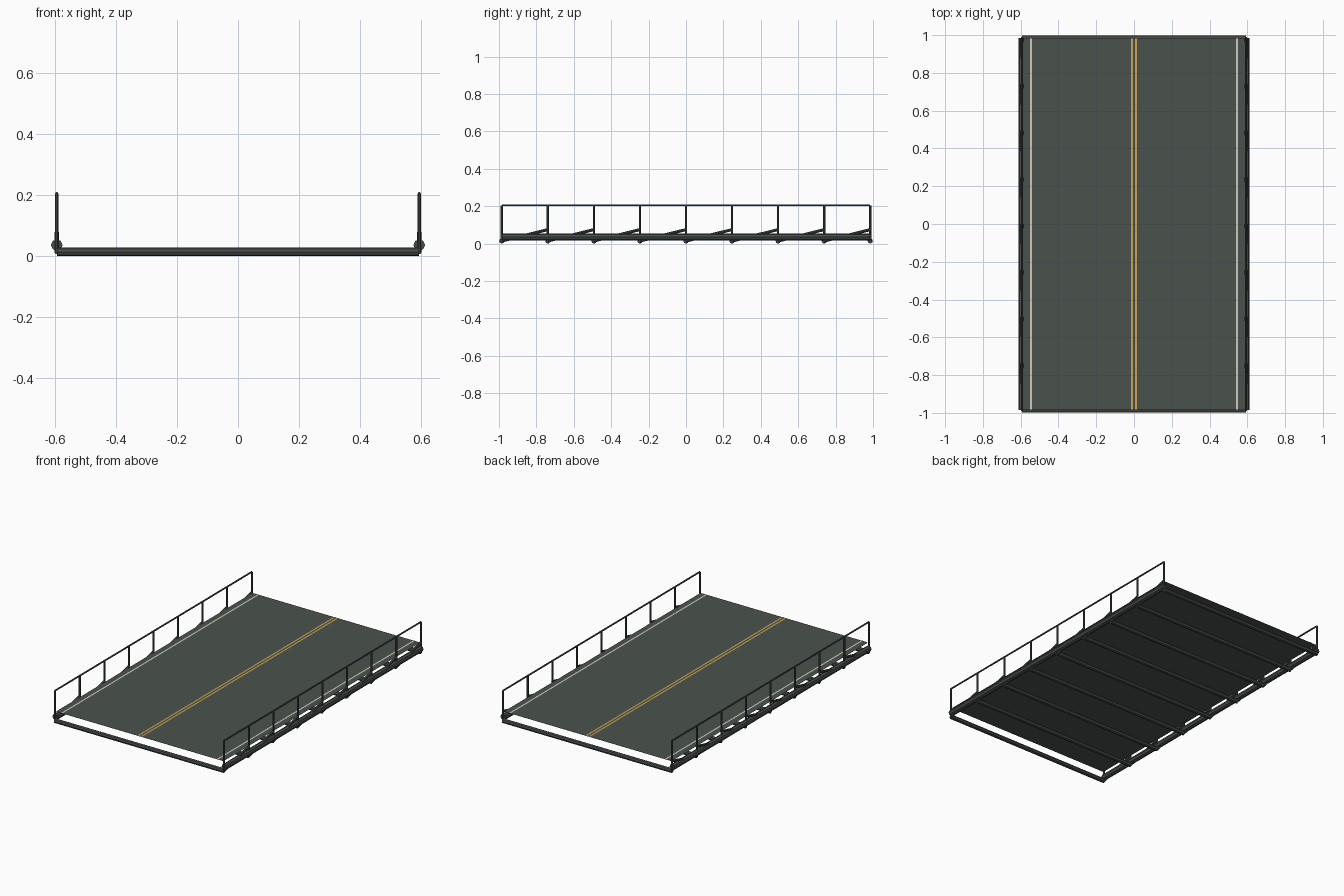
import bpy, math
from mathutils import Vector

if "Cube" in bpy.data.objects:
    bpy.data.objects.remove(bpy.data.objects["Cube"])


def material(name, rgb):
    m = bpy.data.materials.new(name)
    m.diffuse_color = (*rgb, 1)
    m.use_nodes = True
    m.node_tree.nodes["Principled BSDF"].inputs["Base Color"].default_value = m.diffuse_color
    return m


asphalt = material("asphalt", (0.068, 0.085, 0.073))
steel = material("dark steel", (0.062, 0.072, 0.070))
white = material("off white paint", (0.62, 0.60, 0.50))
yellow = material("yellow paint", (0.62, 0.37, 0.08))

HALF_W, HALF_L, BAYS = 0.593, 0.985, 8
BEAM_Z, CHORD_Z, DECK_Z, RAIL_Z = 0.014, 0.036, 0.073, 0.205


def bar(name, a, b, radius, sides=8):
    """Straight tube between two points, with flats facing up and sideways."""
    a, b = Vector(a), Vector(b)
    d = b - a
    bpy.ops.mesh.primitive_cylinder_add(vertices=sides, radius=radius, depth=d.length,
                                        location=(a + b) / 2)
    ob = bpy.context.object
    ob.rotation_euler = d.to_track_quat('Z', 'Y').to_euler()
    ob.name = name
    ob.data.materials.append(steel)
    return ob


def sheet(name, x, z, half_w, mat):
    """Thin flat strip running the length of the road."""
    bpy.ops.mesh.primitive_plane_add(size=2, location=(x, 0, z))
    ob = bpy.context.object
    ob.scale = (half_w, HALF_L, 1)
    ob.name = name
    ob.data.materials.append(mat)


# Road surface and painted lines
sheet("road_deck", 0, DECK_Z, 0.588, asphalt)
for s in (-1, 1):
    sheet("edge_line", s * 0.546, DECK_Z + 0.0015, 0.005, white)
    sheet("centre_line", s * 0.011, DECK_Z + 0.0015, 0.005, yellow)

stations = [-HALF_L + 2 * HALF_L * i / BAYS for i in range(BAYS + 1)]

# Cross beams under the road
for y in stations:
    bar("cross_beam", (-HALF_W, y, BEAM_Z), (HALF_W, y, BEAM_Z), 0.014)

for s in (-1, 1):
    x = s * HALF_W
    # Side chord and handrail
    bar("side_chord", (x, -HALF_L, CHORD_Z), (x, HALF_L, CHORD_Z), 0.019)
    bar("handrail", (x, -HALF_L, RAIL_Z), (x, HALF_L, RAIL_Z), 0.005)
    # Railing posts
    for y in stations:
        bar("railing_post", (x, y, BEAM_Z), (x, y, RAIL_Z), 0.006)
    # Diagonal braces rising from each beam to the next post
    for y0, y1 in zip(stations, stations[1:]):
        bar("diagonal_brace", (x, y0, BEAM_Z), (x, y1, 0.075), 0.008)
